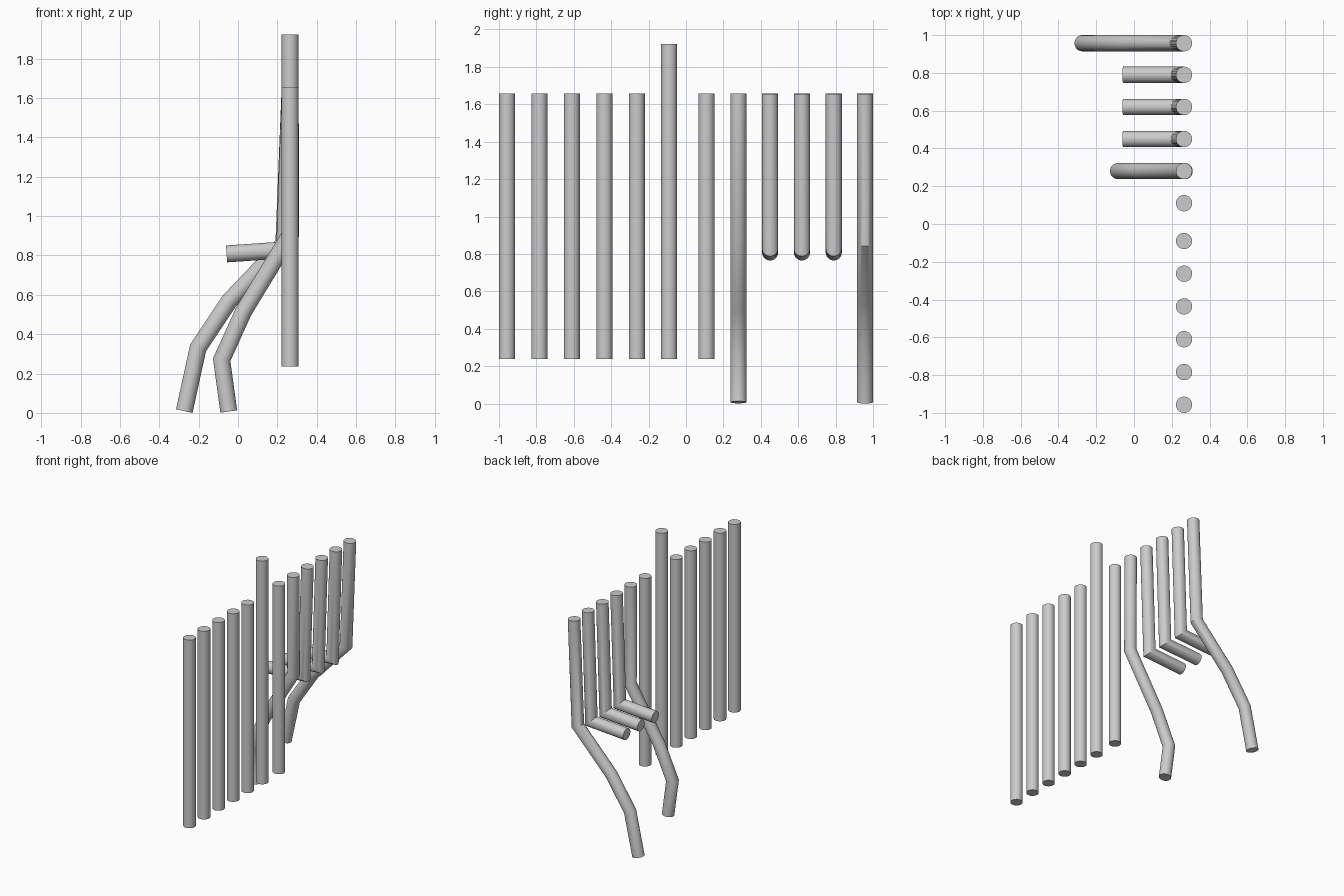
import bpy, bmesh, math
from mathutils import Vector

if "Cube" in bpy.data.objects:
    bpy.data.objects.remove(bpy.data.objects["Cube"])

R, SIDES = 0.043, 32
X, TOP, LOW = 0.265, 1.657, 0.237


def tube(name, y, path):
    """Round rod along a list of (x, z) points, with mitred bends and capped ends."""
    pts = [Vector((x, y, z)) for x, z in path]
    side = Vector((0, 1, 0))
    bm = bmesh.new()
    rings = []
    for i, p in enumerate(pts):
        a = (p - pts[i - 1]).normalized() if i else (pts[1] - p).normalized()
        b = (pts[i + 1] - p).normalized() if i < len(pts) - 1 else a
        t = (a + b).normalized()
        # stretch the ring across the bend so the thickness stays even
        n = side.cross(t) / max(t.dot(a), 0.3)
        ring = []
        for k in range(SIDES):
            ang = 2 * math.pi * k / SIDES
            ring.append(bm.verts.new(p + R * (math.cos(ang) * n + math.sin(ang) * side)))
        rings.append(ring)
    for r0, r1 in zip(rings, rings[1:]):
        for k in range(SIDES):
            j = (k + 1) % SIDES
            bm.faces.new((r0[k], r0[j], r1[j], r1[k]))
    bm.faces.new(rings[0])
    bm.faces.new(rings[-1])
    bmesh.ops.recalc_face_normals(bm, faces=bm.faces)
    me = bpy.data.meshes.new(name)
    bm.to_mesh(me)
    bm.free()
    ob = bpy.data.objects.new(name, me)
    bpy.context.collection.objects.link(ob)
    bpy.ops.object.select_all(action='DESELECT')
    ob.select_set(True)
    bpy.context.view_layer.objects.active = ob
    bpy.ops.object.shade_smooth_by_angle(angle=math.radians(35))
    return ob


# straight bars
for i, y in enumerate((-0.957, -0.784, -0.610, -0.436, -0.263, 0.110)):
    tube(f"straight_bar_{i + 1}", y, [(X, TOP), (X, LOW)])

# taller bar
tube("tall_bar", -0.090, [(X, 1.922), (X, LOW)])

# bars bent into a seat
for i, y in enumerate((0.450, 0.620, 0.790)):
    tube(f"seat_bar_{i + 1}", y, [(X, TOP), (0.237, 0.828), (-0.058, 0.808)])

# bars bent into legs
tube("inner_leg_bar", 0.280,
     [(X, TOP), (0.268, 0.91), (0.028, 0.515), (-0.083, 0.270), (-0.047, 0.007)])
tube("outer_leg_bar", 0.957,
     [(X, TOP), (0.233, 0.860), (-0.043, 0.570), (-0.203, 0.330), (-0.273, 0.009)])
